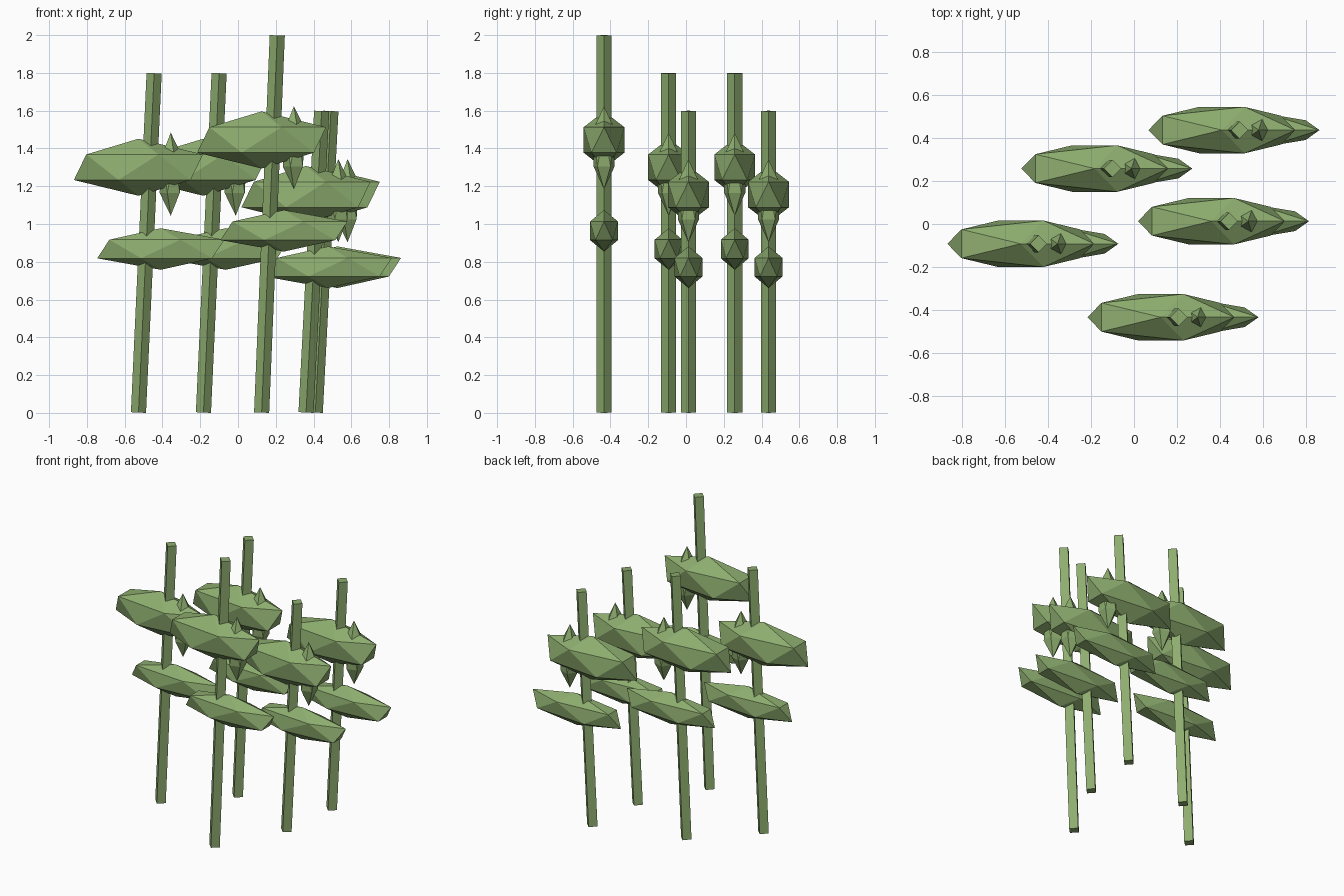
import bpy
import math
from mathutils import Vector

cube = bpy.data.objects.get("Cube")
if cube:
    bpy.data.objects.remove(cube, do_unlink=True)

# One leafy green for everything
green = bpy.data.materials.new("leaf_green")
green.use_nodes = True
colour = (0.27, 0.42, 0.16, 1)
green.diffuse_color = colour
green.node_tree.nodes["Principled BSDF"].inputs["Base Color"].default_value = colour

LEAN = 0.083    # sideways drift of each stalk from foot to tip
RADIUS = 0.04


def finish(name):
    obj = bpy.context.object
    obj.name = name
    obj.data.materials.append(green)
    return obj


def stalk(name, x, y, height):
    """Square stalk, corner forward, leaning towards +x."""
    angle = math.atan2(LEAN, height)
    length = math.hypot(LEAN, height) - 2 * RADIUS * math.sin(angle)
    bpy.ops.mesh.primitive_cylinder_add(
        vertices=4, radius=RADIUS, depth=length,
        location=(x + LEAN / 2, y, height / 2), rotation=(0, angle, 0))
    finish(name)


def pod(name, centre, radii):
    """Stretched twenty-sided pod."""
    bpy.ops.mesh.primitive_ico_sphere_add(subdivisions=1, radius=1, location=centre)
    finish(name).scale = radii


# Foot x, foot y and height of each plant
plants = [
    (0.125, -0.434, 2.0),
    (-0.527, -0.092, 1.8),
    (0.36, 0.013, 1.6),
    (-0.183, 0.258, 1.8),
    (0.409, 0.437, 1.6),
]

# Pod name, x offset, height as a share of the plant, radii
pods = [
    ("upper_leaf", 0.0, 0.7225, (0.382, 0.127, 0.151)),
    ("lower_leaf", 0.118, 0.482, (0.376, 0.087, 0.110)),
    ("hanging_bud", 0.171, 0.702, (0.066, 0.066, 0.22)),
]

for i, (x, y, height) in enumerate(plants, 1):
    stalk(f"stalk_{i}", x, y, height)
    for name, offset, share, radii in pods:
        pod(f"{name}_{i}", Vector((x + offset, y, height * share)), radii)
